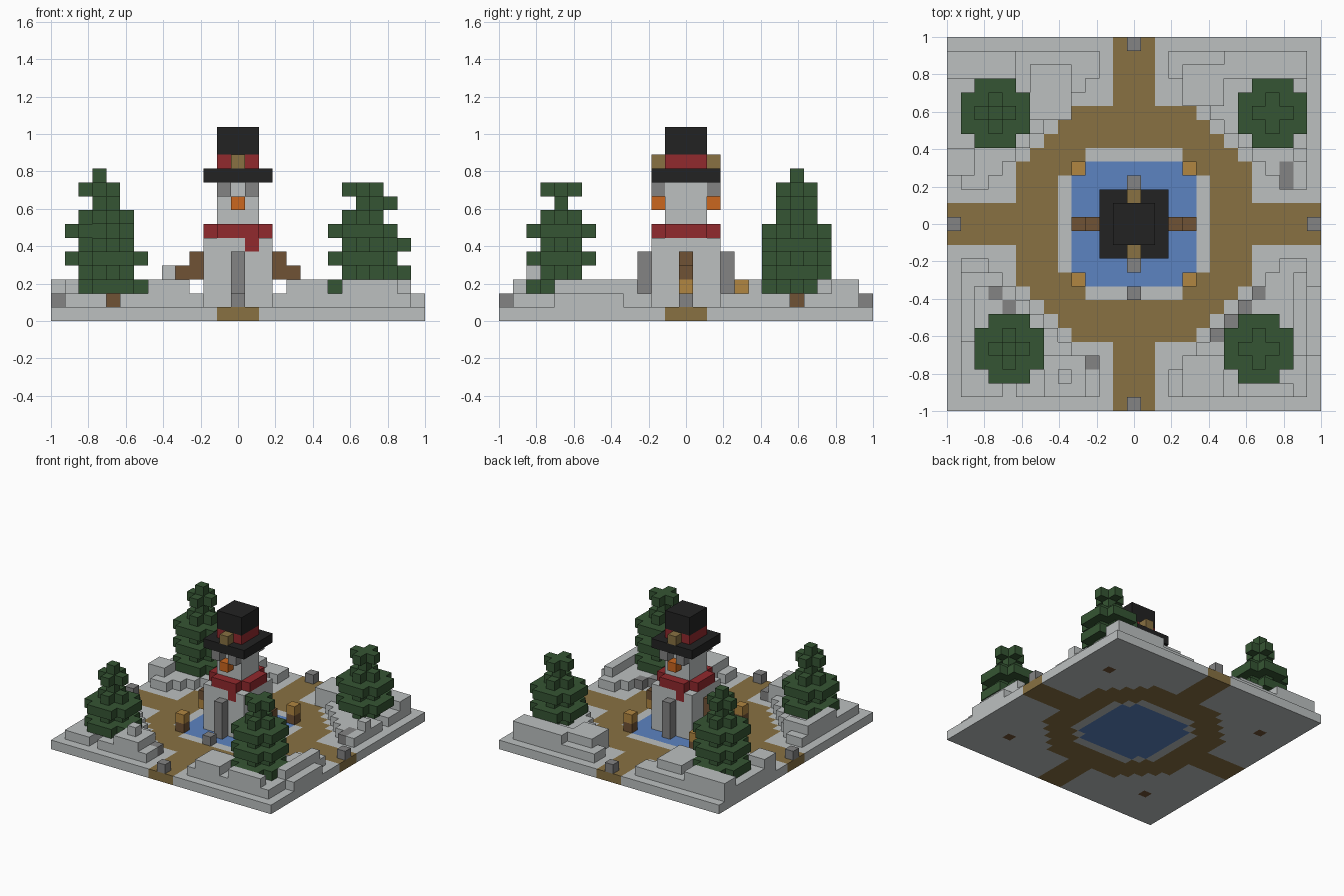
import bpy, bmesh
from mathutils import Vector

if "Cube" in bpy.data.objects:
    bpy.data.objects.remove(bpy.data.objects["Cube"], do_unlink=True)

U = 2 / 27      # edge of one block
HALF = 13       # block index of the outermost row


def material(name, rgb):
    lin = [((c / 255 + 0.055) / 1.055) ** 2.4 for c in rgb] + [1]
    m = bpy.data.materials.new(name)
    m.use_nodes = True
    m.diffuse_color = lin
    m.node_tree.nodes["Principled BSDF"].inputs["Base Color"].default_value = lin
    return m


SNOW = material("snow", (188, 192, 192))
PATH = material("path_brown", (136, 113, 66))
LEAF = material("pine_green", (53, 85, 51))
WATER = material("ice_blue", (92, 131, 193))
BLACK = material("hat_black", (34, 34, 34))
RED = material("scarf_red", (145, 41, 45))
ORANGE = material("carrot_orange", (203, 103, 31))
STONE = material("stone_grey", (131, 131, 131))
WOOD = material("wood_brown", (112, 82, 53))
LAMP = material("lantern_tan", (177, 134, 65))

SIDES = [Vector(d) for d in ((1, 0, 0), (-1, 0, 0), (0, 1, 0), (0, -1, 0), (0, 0, 1), (0, 0, -1))]


def blocks(name, cells, mat):
    """Mesh the outer skin of a set of block cells."""
    cells = set(cells)
    bm = bmesh.new()
    for c in cells:
        mid = Vector(c) + Vector((0, 0, 0.5))
        for d in SIDES:
            if tuple(int(a + b) for a, b in zip(c, d)) in cells:
                continue
            a = Vector((d.y, d.z, d.x)) / 2
            b = d.cross(a)
            ring = (-a - b, a - b, a + b, b - a)
            bm.faces.new([bm.verts.new((mid + d / 2 + o) * U) for o in ring])
    bmesh.ops.remove_doubles(bm, verts=bm.verts, dist=U / 100)
    mesh = bpy.data.meshes.new(name)
    bm.to_mesh(mesh)
    bm.free()
    mesh.materials.append(mat)
    obj = bpy.data.objects.new(name, mesh)
    bpy.context.collection.objects.link(obj)


def box(x0, x1, y0, y1, z0, z1):
    return {(x, y, z) for x in range(x0, x1 + 1) for y in range(y0, y1 + 1)
            for z in range(z0, z1 + 1)}


def square(r, z0, z1):
    return box(-r, r, -r, r, z0, z1)


def disc(r, z, cx=0, cy=0):
    """Square layer without its corners; radius 1 gives a plus."""
    return {(x + cx, y + cy, z) for x, y, z in square(r, z, z)
            if r == 0 or abs(x) + abs(y) < 2 * r}


# Ground layer: water, snowy rim, round path with four arms, snow field
ground = square(HALF, 0, 0)
pond = disc(4, 0)
rim = {c for c in square(5, 0, 0) if abs(c[0]) + abs(c[1]) <= 8} - pond
paving = {c for c in ground
          if min(abs(c[0]), abs(c[1])) <= 1
          or (max(abs(c[0]), abs(c[1])) <= 8 and abs(c[0]) + abs(c[1]) <= 12)}
paving -= pond | rim

# Pines: centre and radius of each foliage layer, from the bottom up
pines = {
    "front_left_pine": (9, -9, (2, 1, 2, 1, 2, 1, 0, 1)),
    "front_right_pine": (-9, -9, (2, 1, 2, 1, 0, 1, 0)),
    "back_left_pine": (10, 8, (1, 2, 1, 2, 1, 0, 1)),
    "back_right_pine": (-10, 8, (2, 1, 2, 1, 2, 1, 0, 1, 0)),
}
trunks = set()
for name, (cx, cy, radii) in pines.items():
    leaves = set()
    for i, r in enumerate(radii):
        leaves |= disc(r, i + 2, cx, cy)
    trunk = box(cx, cx, cy, cy, 0, 1)
    trunks |= trunk
    blocks(name + "_foliage", leaves, LEAF)
    blocks(name + "_trunk", trunk, WOOD)

# Loose stones along the paths and on the slopes
stones = {(0, -5), (0, 13), (0, -13), (13, 0), (-13, 0), (-3, -10), (-10, -5), (-9, -6),
          (6, -8), (7, -7), (8, -6), (9, -5), (11, 3), (11, 4)}
stones = {(x, y, 1) for x, y in stones}

# Snow banks: a low terrace per corner with raised drifts on it
drifts = (
    (-13, -9, 11, 12), (-7, -5, 8, 11), (-13, -12, 4, 5),
    (4, 6, 9, 11), (7, 12, 11, 12), (12, 12, 5, 6),
    (-6, -4, -12, -10), (-12, -12, -8, -4), (-11, -10, -4, -4),
    (4, 6, -12, -10), (12, 12, -9, -4), (8, 11, -12, -12),
)
terrace = {c for c in square(12, 1, 1)
           if min(abs(c[0]), abs(c[1])) >= 3 and abs(c[0]) + abs(c[1]) >= 14}
terrace |= box(-13, -13, 4, 12, 1, 1) | box(13, 13, -9, -5, 1, 1)
raised = {(-5, -11, 3)}
for x0, x1, y0, y1 in drifts:
    raised |= box(x0, x1, y0, y1, 1, 2)
banks = terrace | raised
# Hollows around the trunks
hollows = box(-9, -9, -13, -9, 1, 2) | box(10, 13, 8, 8, 1, 2)
for cx, cy, radii in pines.values():
    hollows |= disc(1, 1, cx, cy) | box(cx - 2, cx + 2, cy - 2, cy + 2, 2, 2)
banks -= hollows | stones | {(x, y, 2) for x, y, z in stones}

blocks("pond", pond, WATER)
blocks("path", paving, PATH)
blocks("snow_ground", (ground - pond - paving - trunks) | banks, SNOW)
blocks("stones", stones, STONE)

# Lanterns on posts at the pond corners
corners = [(x, y) for x in (-4, 4) for y in (-4, 4)]
blocks("lantern_posts", {(x, y, 1) for x, y in corners}, WOOD)
blocks("lanterns", {(x, y, 2) for x, y in corners}, LAMP)

# Snowman: the same features face front and back
tails = {(1, -2, 5), (-1, 2, 5)}
scarf = disc(2, 6) | tails
blocks("snowman_body", square(2, 1, 5) - tails, SNOW)
blocks("snowman_head", square(1, 6, 9) - {c for c in square(1, 6, 6)}, SNOW)
blocks("scarf", scarf, RED)
blocks("eyes", {(x, y, 9) for x in (-1, 1) for y in (-2, 2)}, STONE)
blocks("noses", {(0, y, 8) for y in (-2, 2)}, ORANGE)
for side, s in (("left", 1), ("right", -1)):
    blocks(side + "_arm", {(3 * s, 0, 4), (3 * s, 0, 3), (4 * s, 0, 3)}, WOOD)
    blocks(side + "_hand_lantern", {(4 * s, 0, 2)}, LAMP)
for side, s in (("front", -1), ("back", 1)):
    blocks(side + "_door", box(0, 0, 3 * s, 3 * s, 1, 4), STONE)
    blocks(side + "_hat_buckle", {(0, 2 * s, 11)}, PATH)

# Top hat
blocks("hat_brim", square(2, 10, 10), BLACK)
blocks("hat_band", square(1, 11, 11), RED)
blocks("hat_crown", square(1, 12, 13), BLACK)
